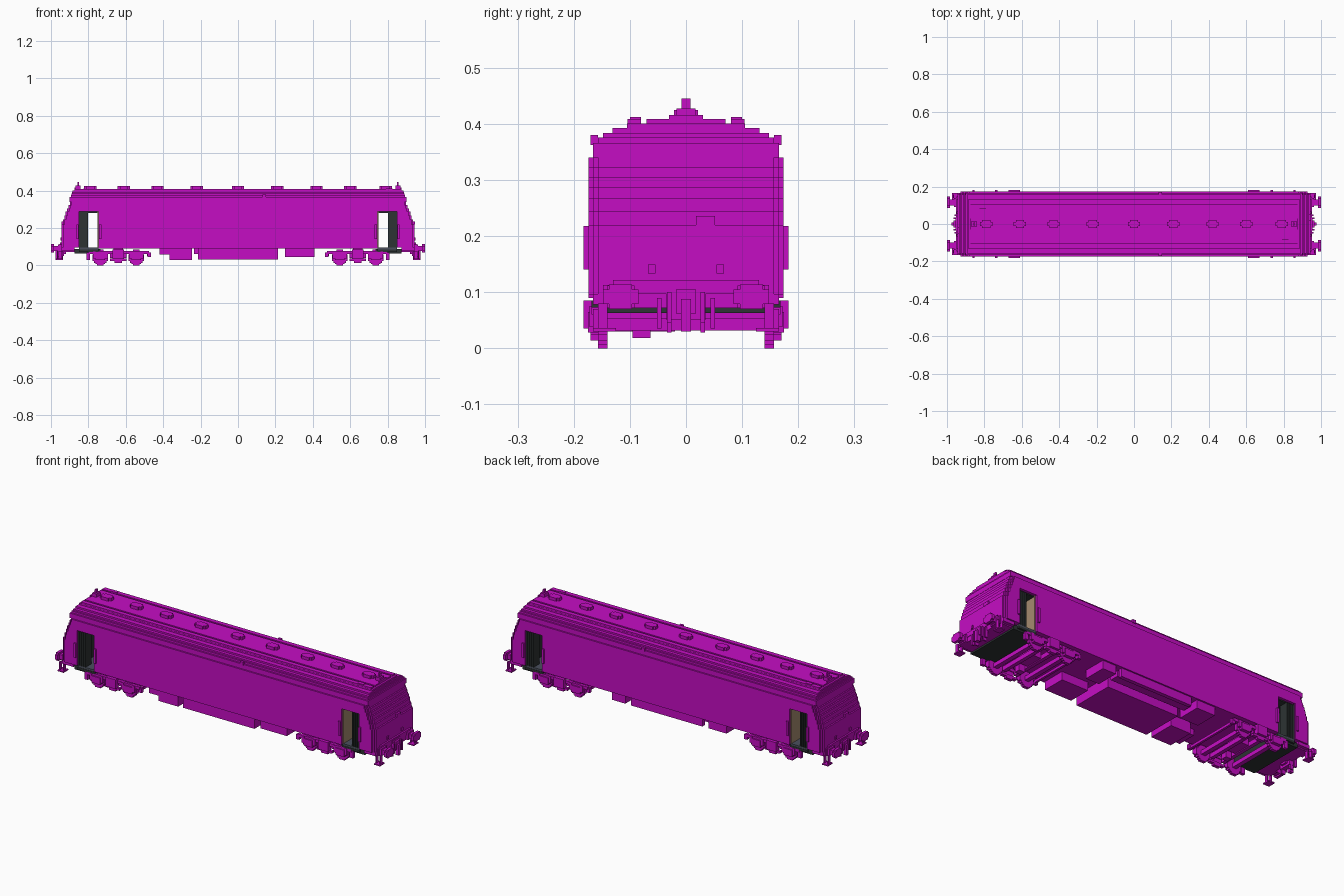
import bpy, bmesh
from mathutils import Vector

if "Cube" in bpy.data.objects:
    bpy.data.objects.remove(bpy.data.objects["Cube"], do_unlink=True)


def material(name, rgb):
    m = bpy.data.materials.new(name)
    m.use_nodes = True
    m.diffuse_color = (*rgb, 1)
    m.node_tree.nodes["Principled BSDF"].inputs["Base Color"].default_value = (*rgb, 1)
    return m


MAGENTA = material("magenta", (0.56, 0.004, 0.55))
DARK = material("charcoal", (0.026, 0.033, 0.033))
TAN = material("tan", (0.38, 0.26, 0.16))
SLATE = material("slate", (0.07, 0.08, 0.11))


def part(name, boxes, mat=MAGENTA):
    """One object from boxes given as (x0, x1, y0, y1, z0, z1)."""
    bm = bmesh.new()
    for x0, x1, y0, y1, z0, z1 in boxes:
        geo = bmesh.ops.create_cube(bm, size=1)
        size = Vector((abs(x1 - x0), abs(y1 - y0), z1 - z0))
        mid = Vector(((x0 + x1) / 2, (y0 + y1) / 2, (z0 + z1) / 2))
        for v in geo["verts"]:
            v.co = Vector(a * b for a, b in zip(v.co, size)) + mid
    me = bpy.data.meshes.new(name)
    bm.to_mesh(me)
    bm.free()
    me.materials.append(mat)
    ob = bpy.data.objects.new(name, me)
    bpy.context.collection.objects.link(ob)
    return ob


def flip(boxes, x=True, y=True):
    """Repeat boxes at both ends (x) and on both sides (y)."""
    out = []
    for b in boxes:
        for sx in ((1, -1) if x else (1,)):
            for sy in ((1, -1) if y else (1,)):
                out.append((sx * b[0], sx * b[1], sy * b[2], sy * b[3], b[4], b[5]))
    return out


DOOR_IN, DOOR_OUT, DOOR_TOP, FLOOR = 0.745, 0.85, 0.287, 0.095

# Main body between the doors
part("body_side_walls", [(-DOOR_IN, DOOR_IN, -0.174, 0.174, 0.09, DOOR_TOP)])

# Cab ends: stepped slope with stepped corners
cab = [(DOOR_OUT, 0.944, -0.157, 0.157, FLOOR, 0.22),
       (DOOR_OUT, 0.936, -0.166, 0.166, FLOOR, 0.22),
       (DOOR_OUT, 0.927, -0.174, 0.174, FLOOR, 0.22)]
steps = [0.22, 0.245, 0.267, DOOR_TOP, 0.305, 0.323, 0.340]
upper = []
for i, (z0, z1) in enumerate(zip(steps, steps[1:])):
    end = 0.936 - 0.0075 * i
    for inset, hw in ((0, 0.157), (0.009, 0.166), (0.017, 0.174)):
        if z1 <= DOOR_TOP + 0.001:
            cab.append((DOOR_OUT, end - inset, -hw, hw, z0, z1))
        else:
            upper.append((-end + inset, end - inset, -hw, hw, z0, z1))
part("cab_ends", flip(cab, y=False))
part("upper_body", upper)

# Stepped roof
roof = [(0.340, 0.366, 0.166, 0.900), (0.366, 0.376, 0.157, 0.894),
        (0.376, 0.384, 0.148, 0.890), (0.384, 0.393, 0.131, 0.887),
        (0.393, 0.401, 0.105, 0.885)]
part("roof_layers", [(-l, l, -w, w, z0, z1) for z0, z1, w, l in roof])
part("roof_ribs", flip([(-0.875, 0.875, 0.080, 0.104, 0.401, 0.409)], x=False)
     + [(-0.875, 0.875, -0.070, 0.070, 0.401, 0.409)])
part("roof_edge_catches", flip([(0.13, 0.15, 0.157, 0.17, 0.362, 0.38)], x=False))

# Roof vents, antennas and diagonal roof fittings
vents = []
for x in (-0.79, -0.61, -0.43, -0.22, 0, 0.21, 0.42, 0.60, 0.79):
    vents += [(x - 0.033, x + 0.033, -0.012, 0.012, 0.409, 0.425),
              (x - 0.022, x + 0.022, -0.021, 0.021, 0.409, 0.425)]
part("roof_vents", vents)
part("roof_antennas", flip([(0.842, 0.868, -0.017, 0.017, 0.409, 0.427),
                            (0.851, 0.859, -0.008, 0.008, 0.427, 0.445),
                            (0.868, 0.875, -0.03, 0.03, 0.409, 0.416)], y=False))
part("roof_fittings", [(s * 0.79, s * 0.825, -s * 0.08, -s * 0.1, 0.401, 0.412)
                       for s in (1, -1)])

# Open vestibules
part("vestibule_inner_walls", flip([(DOOR_IN, DOOR_IN + 0.006, -0.165, 0.165, FLOOR, DOOR_TOP)],
                                   y=False), TAN)
part("vestibule_outer_walls", flip([(DOOR_OUT - 0.006, DOOR_OUT, -0.165, 0.165, FLOOR, DOOR_TOP)],
                                   y=False), DARK)
part("vestibule_floors", flip([(DOOR_IN, DOOR_OUT, -0.166, 0.166, 0.085, FLOOR)], y=False), SLATE)
part("vestibule_ceilings", flip([(DOOR_IN, DOOR_OUT, -0.16, 0.16, DOOR_TOP - 0.006, DOOR_TOP)],
                                y=False), DARK)
part("entrance_steps", flip([(DOOR_IN - 0.01, 0.875, -0.157, 0.157, 0.063, 0.088),
                             (DOOR_IN, DOOR_OUT, -0.168, 0.168, 0.073, 0.085)], y=False), DARK)

# Folded door leaves, made of upright slats
slats = []
for i in range(4):
    x = 0.803 + i * 0.012
    slats.append((x, x + 0.008, 0.115, 0.166, FLOOR, DOOR_TOP - 0.006))
slats.append((0.803, 0.845, 0.12, 0.16, FLOOR, DOOR_TOP - 0.006))
part("folded_doors", flip(slats), DARK)

# Handrails beside the doors
part("door_handrails", flip([(x, x + 0.012, 0.172, 0.183, 0.14, 0.218) for x in (0.730, 0.852)]))

# Headstock, skirt and front fittings
part("end_beams", flip([(0.875, 0.950, -0.148, 0.148, 0.072, 0.113),
                        (0.875, 0.944, -0.166, 0.166, 0.078, 0.097),
                        (0.944, 0.953, -0.13, 0.13, 0.097, 0.122)], y=False))
part("buffers", flip([(0.94, 0.985, 0.100, 0.132, 0.078, 0.104),
                      (0.94, 0.962, 0.092, 0.140, 0.072, 0.112),
                      (0.985, 1.0, 0.085, 0.148, 0.079, 0.105),
                      (0.985, 1.0, 0.096, 0.137, 0.070, 0.114)]))
part("couplers", flip([(0.92, 0.965, -0.018, 0.018, 0.062, 0.105),
                       (0.955, 0.975, -0.009, 0.009, 0.030, 0.088),
                       (0.93, 0.955, -0.035, 0.035, 0.050, 0.115)], y=False))
part("end_hoses", flip([(0.945, 0.965, 0.026, 0.034, 0.045, 0.10),
                        (0.935, 0.955, 0.026, 0.034, 0.028, 0.050),
                        (0.945, 0.960, 0.044, 0.052, 0.035, 0.09)]))
part("corner_footsteps", flip([(0.935, 0.972, 0.125, 0.166, 0.030, 0.036),
                               (0.938, 0.944, 0.140, 0.157, 0.036, 0.08),
                               (0.962, 0.968, 0.140, 0.157, 0.036, 0.08)]))
part("end_lamps", flip([(0.94, 0.949, 0.054, 0.068, 0.133, 0.149)]))
part("wipers", [(s * 0.925, s * 0.945, s * 0.018, s * 0.052, 0.218, 0.236) for s in (1, -1)])

# Wheels and axles as stepped blocks
wheels, axles, frames = [], [], []
for x in (0.544, 0.736):
    for hx, hz in ((0.042, 0.017), (0.033, 0.028), (0.025, 0.035), (0.017, 0.042)):
        wheels.append((x - hx, x + hx, 0.140, 0.157, 0.042 - hz, 0.042 + hz))
    axles.append((x - 0.012, x + 0.012, -0.14, 0.14, 0.032, 0.054))
    # axle boxes and springs
    frames += [(x - 0.026, x + 0.026, 0.157, 0.175, 0.028, 0.065),
               (x - 0.040, x - 0.026, 0.160, 0.172, 0.038, 0.075),
               (x + 0.026, x + 0.040, 0.160, 0.172, 0.038, 0.075)]
part("wheels", flip(wheels))
part("axles", flip(axles, y=False))

# Bogie frames
frames += [(0.475, 0.80, 0.152, 0.168, 0.060, 0.076),
           (0.61, 0.67, 0.157, 0.183, 0.035, 0.085),
           (0.595, 0.685, 0.152, 0.170, 0.024, 0.036),
           (0.62, 0.66, 0.152, 0.170, 0.014, 0.024),
           (0.465, 0.485, 0.150, 0.166, 0.045, 0.07),
           (0.79, 0.81, 0.150, 0.166, 0.03, 0.07)]
part("bogie_frames", flip(frames))
part("bogie_crossbeams", flip([(0.595, 0.615, -0.15, 0.15, 0.040, 0.064),
                               (0.665, 0.685, -0.15, 0.15, 0.040, 0.064),
                               (0.475, 0.487, -0.15, 0.15, 0.050, 0.064),
                               (0.615, 0.665, -0.05, 0.05, 0.045, 0.09)], y=False))
part("bogie_brake_units", flip([(0.62, 0.655, -0.095, -0.063, 0.018, 0.06)], y=False))

# Underfloor equipment: deep boxes on one side, shallower ones on the other
part("underfloor_boxes", [(-0.215, 0.215, -0.165, 0.065, 0.032, 0.092),
                          (-0.235, 0.215, 0.085, 0.135, 0.06, 0.092),
                          (-0.215, 0.215, 0.145, 0.166, 0.045, 0.092),
                          (0.25, 0.41, -0.165, -0.04, 0.045, 0.092),
                          (0.25, 0.33, 0.04, 0.165, 0.045, 0.092),
                          (-0.365, -0.245, -0.165, -0.02, 0.030, 0.092),
                          (-0.42, -0.365, -0.165, -0.06, 0.058, 0.092),
                          (-0.36, -0.25, 0.04, 0.165, 0.045, 0.092)])
